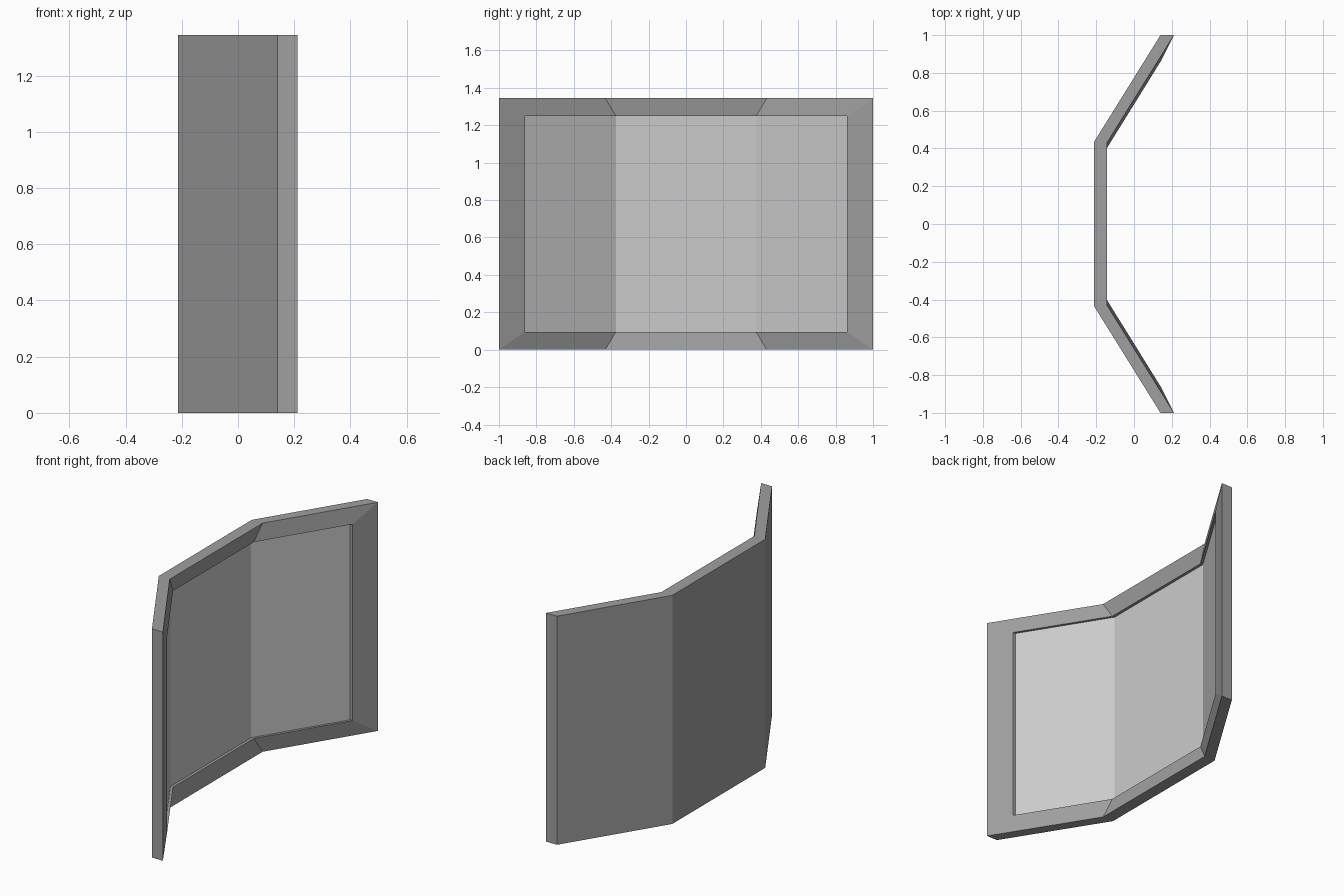
import bpy, bmesh

if "Cube" in bpy.data.objects:
    bpy.data.objects.remove(bpy.data.objects["Cube"])


def profile(kink, end):
    # Mirrored three-panel fold in plan, from -y to +y
    (kx, ky), (ex, ey) = kink, end
    return [(ex, -ey), (kx, -ky), (kx, ky), (ex, ey)]


def ring(bm, plan, z0, z1):
    # Loop along the bottom fold, then back along the top fold
    pts = [(x, y, z0) for x, y in plan] + [(x, y, z1) for x, y in reversed(plan)]
    return [bm.verts.new(p) for p in pts]


def bridge(bm, a, b):
    for i in range(8):
        j = (i + 1) % 8
        bm.faces.new((a[i], a[j], b[j], b[i]))


def panels(bm, r):
    for i in range(3):
        bm.faces.new((r[i], r[i + 1], r[6 - i], r[7 - i]))


def finish(bm, name, color):
    bm.normal_update()
    me = bpy.data.meshes.new(name)
    bm.to_mesh(me)
    bm.free()
    mat = bpy.data.materials.new(name + "_material")
    mat.diffuse_color = color
    mat.use_nodes = True
    mat.node_tree.nodes["Principled BSDF"].inputs["Base Color"].default_value = mat.diffuse_color
    me.materials.append(mat)
    ob = bpy.data.objects.new(name, me)
    bpy.context.collection.objects.link(ob)
    return ob


H = 1.345
Z0, Z1 = 0.095, 1.25
STEP = 0.017
back = profile((-0.213, 0.432), (0.14, 1.0))
front = profile((-0.142, 0.432), (0.211, 1.0))
rim = profile((-0.16, 0.375), (0.142, 0.862))
recess = [(x - STEP, y) for x, y in rim]

# Folded casing: back panels, outer edge, sloping frame and recess wall
bm = bmesh.new()
loops = [ring(bm, back, 0, H), ring(bm, front, 0, H),
         ring(bm, rim, Z0, Z1), ring(bm, recess, Z0, Z1)]
for a, b in zip(loops, loops[1:]):
    bridge(bm, a, b)
bm.faces.new
for i in range(3):
    r = loops[0]
    bm.faces.new((r[7 - i], r[6 - i], r[i + 1], r[i]))
finish(bm, "casing", (0.35, 0.35, 0.35, 1))

# Light inset display surface in three panels
bm = bmesh.new()
panels(bm, ring(bm, recess, Z0, Z1))
finish(bm, "display_panel", (0.8, 0.8, 0.8, 1))
